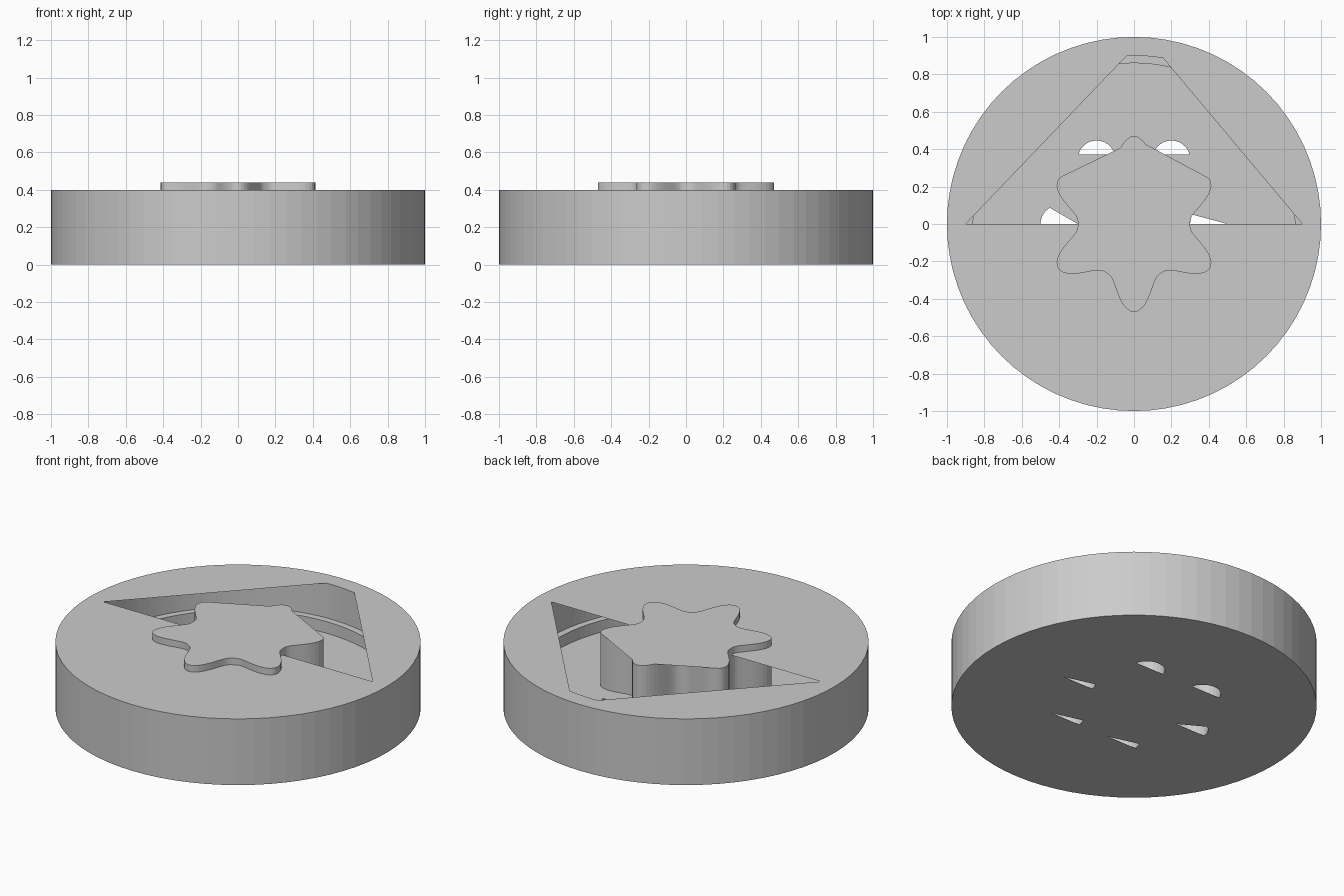
import bpy, bmesh
from math import sin, cos, radians, hypot, atan2, degrees

if "Cube" in bpy.data.objects:
    bpy.data.objects.remove(bpy.data.objects["Cube"])

TOP, LEDGE, FLOOR, KNOB_TOP = 0.40, 0.19, 0.12, 0.44
RIM, RECESS, WELL = 1.0, 0.90, 0.86

grey = bpy.data.materials.new("plain_grey")
grey.use_nodes = True
colour = (0.6, 0.6, 0.6, 1)
grey.diffuse_color = colour
grey.node_tree.nodes["Principled BSDF"].inputs["Base Color"].default_value = colour


def arc(r, a0, a1, n, cx=0, cy=0):
    """n + 1 points along an arc, angles in degrees"""
    angles = [radians(a0 + (a1 - a0) * i / n) for i in range(n + 1)]
    return [(cx + r * cos(a), cy + r * sin(a)) for a in angles]


def circle(r, n, cx=0, cy=0):
    return arc(r, 0, 360, n, cx, cy)[:-1]


def wall(bm, loop, z0, z1, inward=False):
    """Upright wall along a closed counter-clockwise loop"""
    low = [bm.verts.new((x, y, z0)) for x, y in loop]
    high = [bm.verts.new((x, y, z1)) for x, y in loop]
    for i in range(len(loop)):
        j = (i + 1) % len(loop)
        quad = [low[i], low[j], high[j], high[i]]
        bm.faces.new(quad[::-1] if inward else quad)


def plate(bm, loops, z, up=True):
    """Flat face with an outer loop followed by its openings"""
    edges = []
    for loop in loops:
        vs = [bm.verts.new((x, y, z)) for x, y in loop]
        edges += [bm.edges.new((vs[i - 1], vs[i])) for i in range(len(vs))]
    made = bmesh.ops.triangle_fill(bm, edges=edges, use_beauty=True)["geom"]
    for f in made:
        if isinstance(f, bmesh.types.BMFace):
            f.normal_update()
            if (f.normal.z > 0) != up:
                f.normal_flip()


def finish(bm, name):
    bmesh.ops.remove_doubles(bm, verts=bm.verts, dist=0.0001)
    mesh = bpy.data.meshes.new(name)
    bm.to_mesh(mesh)
    bm.free()
    mesh.materials.append(grey)
    obj = bpy.data.objects.new(name, mesh)
    bpy.context.collection.objects.link(obj)


# Drain holes: each one is partly covered, leaving a slot
holes, slots = [], []
for k in range(6):
    cx, cy = 0.4 * cos(radians(60 * k)), 0.4 * sin(radians(60 * k))
    holes.append(circle(0.1, 24, cx, cy))
    if k in (1, 2):
        slot = arc(0.1, 15, 165, 12, cx, cy)
    elif k == 3:
        slot = arc(0.1, 120, 180, 5, cx, cy) + [(cx + 0.1, cy)]
    else:
        slot = arc(0.1, 150, 180, 3, cx, cy) + [(cx + 0.1, cy)]
    slots.append(slot)

# Round casing: rim, stepped recess, floor and thin cover with a window
bm = bmesh.new()
rim = circle(RIM, 72)
recess, well = circle(RECESS, 144), circle(WELL, 144)
window = [(RECESS, 0)] + arc(RECESS, 80, 92.5, 5) + [(-RECESS, 0)]
wall(bm, rim, 0, TOP)
plate(bm, [rim, window], TOP)
wall(bm, recess, LEDGE, TOP, inward=True)
plate(bm, [recess, well], LEDGE)
wall(bm, well, FLOOR, LEDGE, inward=True)
plate(bm, [well] + slots, FLOOR)
plate(bm, [rim] + slots, 0, up=False)
for hole in holes:
    wall(bm, hole, 0, FLOOR, inward=True)
finish(bm, "casing")

# Six-lobed knob standing on the floor
star = []
for i in range(180):
    a = radians(2 * i)
    r = 0.3 + 0.17 * ((1 + cos(6 * a - radians(180))) / 2) ** 1.4
    star.append((r * cos(a), r * sin(a)))


def bridged(p):
    """Hollows that the top face spans with a straight edge"""
    a = degrees(atan2(p[1], p[0]))
    return 34 < a < 82 or 100 < a < 146


bm = bmesh.new()
wall(bm, star, FLOOR, KNOB_TOP)
plate(bm, [[p for p in star if not bridged(p)]], KNOB_TOP)
finish(bm, "knob")
